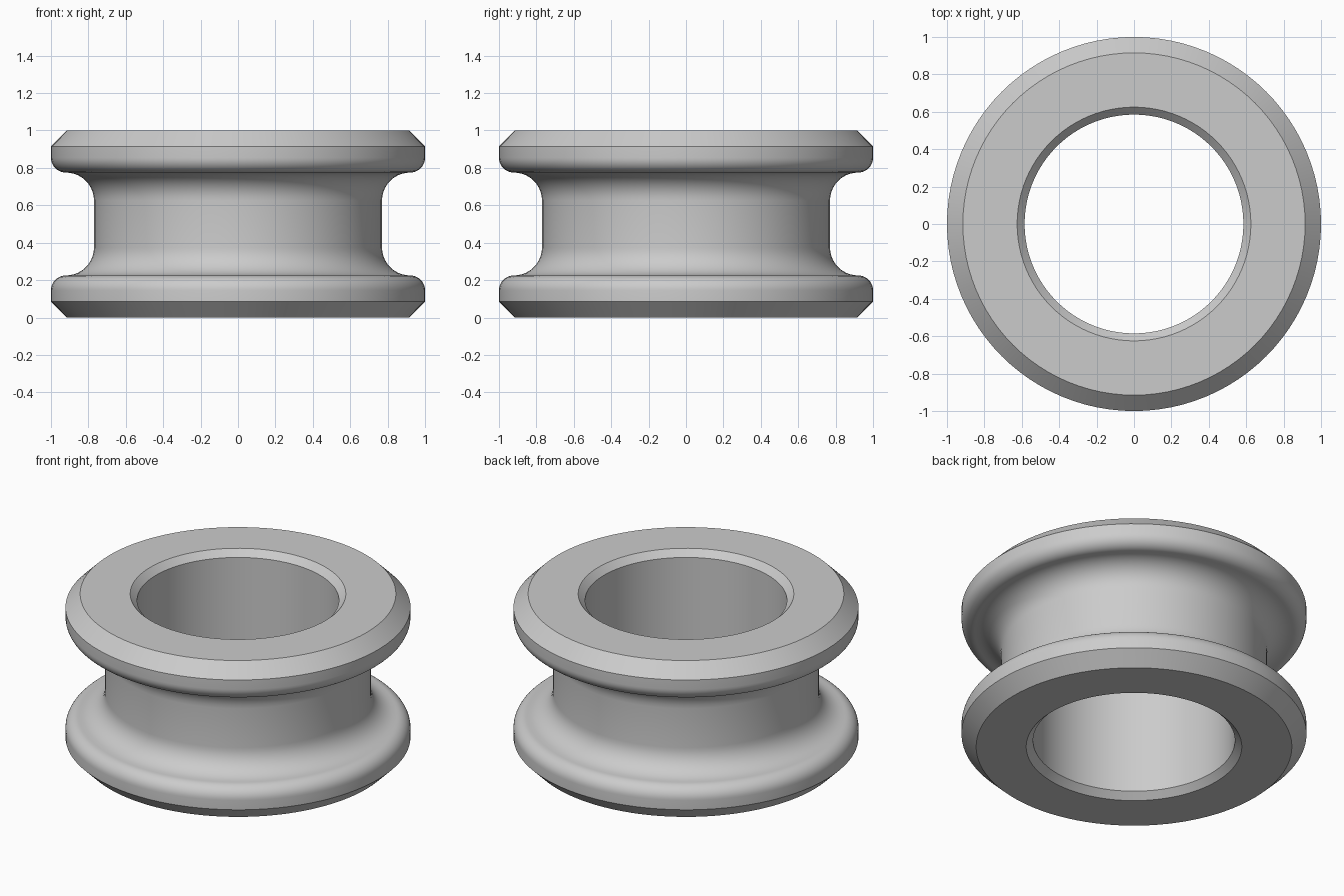
import bpy
import bmesh
from math import cos, sin, pi, radians
from mathutils import Matrix, Vector

cube = bpy.data.objects.get("Cube")
if cube:
    bpy.data.objects.remove(cube, do_unlink=True)

SEGMENTS = 96
RIM, GROOVE, BORE, HEIGHT = 1.0, 0.77, 0.585, 1.0
CHAMFER, BORE_CHAMFER = 0.085, 0.04
LIP, FILLET = 0.08, 0.15
SHOULDER = 0.225  # height where the lip meets the groove fillet

# Plain grey material
grey = bpy.data.materials.new("light_grey")
grey.use_nodes = True
colour = (0.6, 0.6, 0.6, 1.0)
grey.diffuse_color = colour
grey.node_tree.nodes["Principled BSDF"].inputs["Base Color"].default_value = colour


def arc(cx, cz, radius, start, end, steps=10):
    """Points on a circular arc in the radius/height plane."""
    angles = [radians(start + (end - start) * i / steps) for i in range(steps + 1)]
    return [(cx + radius * cos(a), cz + radius * sin(a)) for a in angles]


# Lower half of the section: bore, chamfers, rounded lip, groove fillet
lower = [(BORE, BORE_CHAMFER), (BORE + BORE_CHAMFER, 0), (RIM - CHAMFER, 0), (RIM, CHAMFER)]
lower += arc(RIM - LIP, SHOULDER - LIP, LIP, 0, 90)
lower += arc(GROOVE + FILLET, SHOULDER + FILLET, FILLET, 270, 180)[1:]

# Mirror it for the upper half
section = lower + [(r, HEIGHT - z) for r, z in reversed(lower)]

# Revolve the section into a ring
bm = bmesh.new()
rings = []
for i in range(SEGMENTS):
    turn = Matrix.Rotation(2 * pi * i / SEGMENTS, 3, "Z")
    rings.append([bm.verts.new(turn @ Vector((r, 0, z))) for r, z in section])
count = len(section)
for i in range(SEGMENTS):
    a, b = rings[i], rings[(i + 1) % SEGMENTS]
    for j in range(count):
        k = (j + 1) % count
        bm.faces.new((a[j], b[j], b[k], a[k]))
bmesh.ops.recalc_face_normals(bm, faces=bm.faces)

mesh = bpy.data.meshes.new("grooved_ring")
bm.to_mesh(mesh)
bm.free()
mesh.materials.append(grey)
ring = bpy.data.objects.new("grooved_ring", mesh)
bpy.context.collection.objects.link(ring)

# Smooth curves, crisp chamfers
bpy.ops.object.select_all(action="DESELECT")
ring.select_set(True)
bpy.context.view_layer.objects.active = ring
bpy.ops.object.shade_smooth_by_angle(angle=radians(30))
